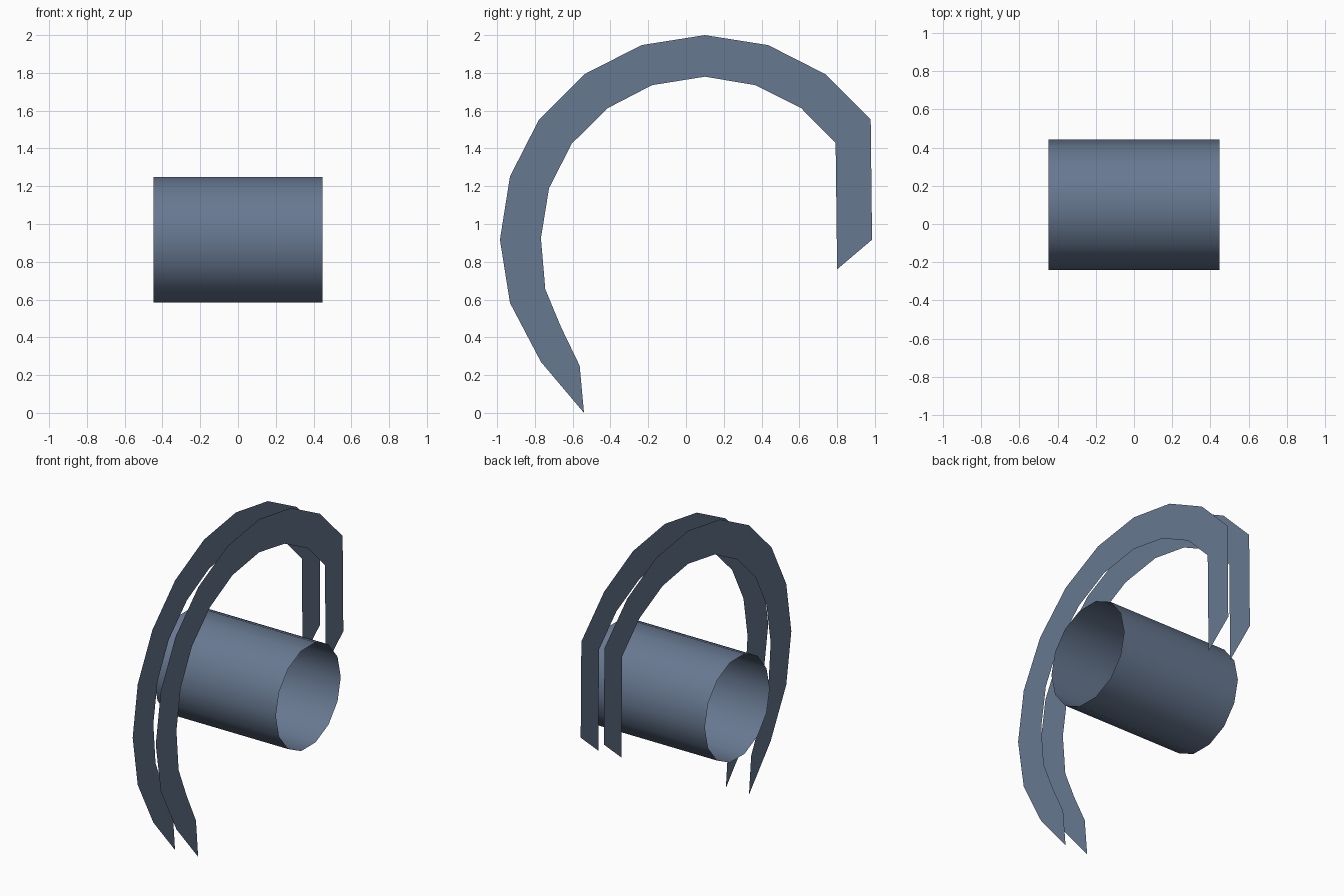
import bpy, bmesh, math

if "Cube" in bpy.data.objects:
    bpy.data.objects.remove(bpy.data.objects["Cube"])

CY, CZ = 0.10, 0.917      # shared centre of the hub and the hoops
HOOP_X = 0.085            # offset of each hoop from the middle

# Slate blue paint for every part
slate = bpy.data.materials.new("slate_blue")
slate.diffuse_color = (0.137, 0.189, 0.283, 1.0)
slate.use_nodes = True
slate.node_tree.nodes["Principled BSDF"].inputs["Base Color"].default_value = slate.diffuse_color


def finish(name, bm):
    mesh = bpy.data.meshes.new(name)
    bm.to_mesh(mesh)
    bm.free()
    mesh.materials.append(slate)
    obj = bpy.data.objects.new(name, mesh)
    bpy.context.collection.objects.link(obj)
    return obj


# Outer hoop edge: 20-sided circle, from the right arm round to the lower left
outer = []
for i in [0] + list(range(2, 13)):
    a = math.radians(18 * i)
    outer.append((CY + 1.085 * math.cos(a), CZ + 1.083 * math.sin(a)))
outer[0] = (0.985, 0.917)
outer[-1] = (-0.768, 0.27)

# Pointed tip, then the inner hoop edge back to the right arm
tip = [(-0.54, 0.0)]
inner = [(-0.563, 0.25), (-0.662, 0.455), (-0.745, 0.655), (-0.768, 0.925),
         (-0.725, 1.19), (-0.605, 1.425), (-0.415, 1.613), (-0.18, 1.735),
         (0.10, 1.78), (0.368, 1.735), (0.61, 1.613), (0.792, 1.43),
         (0.80, 0.76)]

# Two flat, paper-thin hoops
for side, name in ((-1, "left_hoop"), (1, "right_hoop")):
    bm = bmesh.new()
    bm.faces.new([bm.verts.new((side * HOOP_X, y, z)) for y, z in outer + tip + inner])
    finish(name, bm)

# Open 14-sided tube along x, smooth shaded
bm = bmesh.new()
rings = []
for x in (-0.447, 0.447):
    rings.append([bm.verts.new((x, CY + 0.341 * math.cos(math.tau * k / 14),
                                CZ + 0.341 * math.sin(math.tau * k / 14)))
                  for k in range(14)])
for k in range(14):
    j = (k + 1) % 14
    face = bm.faces.new((rings[0][k], rings[0][j], rings[1][j], rings[1][k]))
    face.smooth = True
bmesh.ops.recalc_face_normals(bm, faces=bm.faces)
finish("hub_tube", bm)
